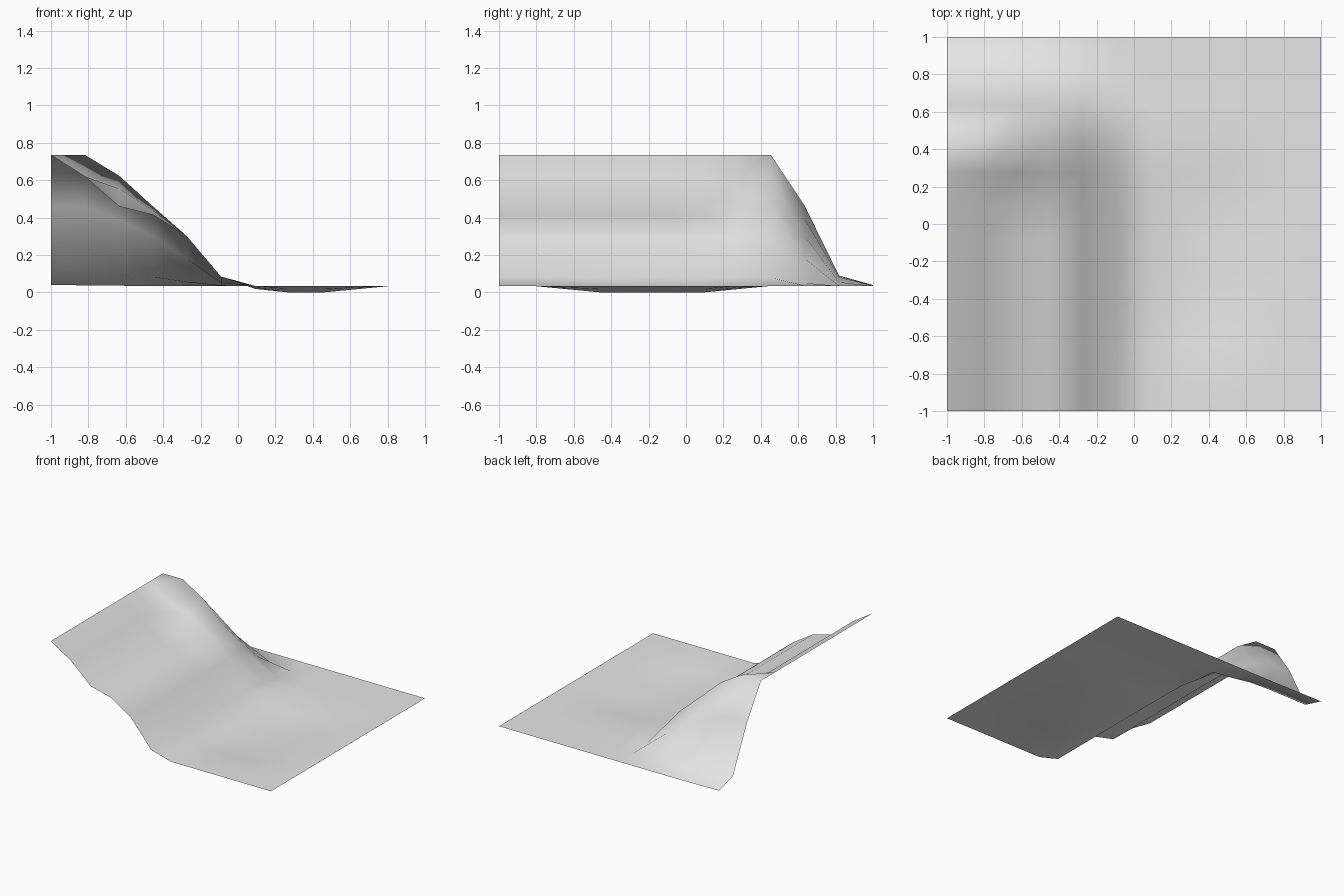
import bpy
import bmesh

cube = bpy.data.objects.get("Cube")
if cube:
    bpy.data.objects.remove(cube, do_unlink=True)

CELLS = 11
GROUND = 0.035

# Cross-sections of the slope from its high side to the flat ground
slope = [0.735, 0.62, 0.46, 0.415, 0.30, 0.085]
shoulder = [0.735, 0.62, 0.555, 0.44, 0.30, 0.085]
crest = [0.735, 0.735, 0.625, 0.46, 0.30, 0.08]
back_face = [0.46, 0.46, 0.39, 0.30, 0.18, 0.05]
back_foot = [0.09, 0.09, 0.09, 0.083, 0.055, 0.036]
back_edge = [0.04, 0.038, 0.036]
sections = [slope] * 7 + [shoulder, crest, back_face, back_foot, back_edge]

# Shallow hollow in the flat ground, as fractions of its full depth
hollow_x = {6: 0.45, 7: 1, 8: 1, 9: 0.5}
hollow_y = {2: 0.5, 3: 1, 4: 1, 5: 1, 6: 1, 7: 0.5}


def height(i, j):
    section = sections[j]
    base = section[i] if i < len(section) else GROUND
    return base - GROUND * hollow_x.get(i, 0) * hollow_y.get(j, 0)


# Ground sheet
bm = bmesh.new()
grid = [[bm.verts.new((2 * i / CELLS - 1, 2 * j / CELLS - 1, height(i, j)))
         for i in range(CELLS + 1)] for j in range(CELLS + 1)]
for j in range(CELLS):
    for i in range(CELLS):
        face = bm.faces.new((grid[j][i], grid[j][i + 1],
                             grid[j + 1][i + 1], grid[j + 1][i]))
        face.smooth = True
mesh = bpy.data.meshes.new("terrain")
bm.to_mesh(mesh)
bm.free()
terrain = bpy.data.objects.new("terrain", mesh)
bpy.context.collection.objects.link(terrain)

# Plain grey surface
grey = bpy.data.materials.new("light_grey")
grey.use_nodes = True
colour = (0.8, 0.8, 0.8, 1)
grey.diffuse_color = colour
grey.node_tree.nodes["Principled BSDF"].inputs["Base Color"].default_value = colour
mesh.materials.append(grey)
